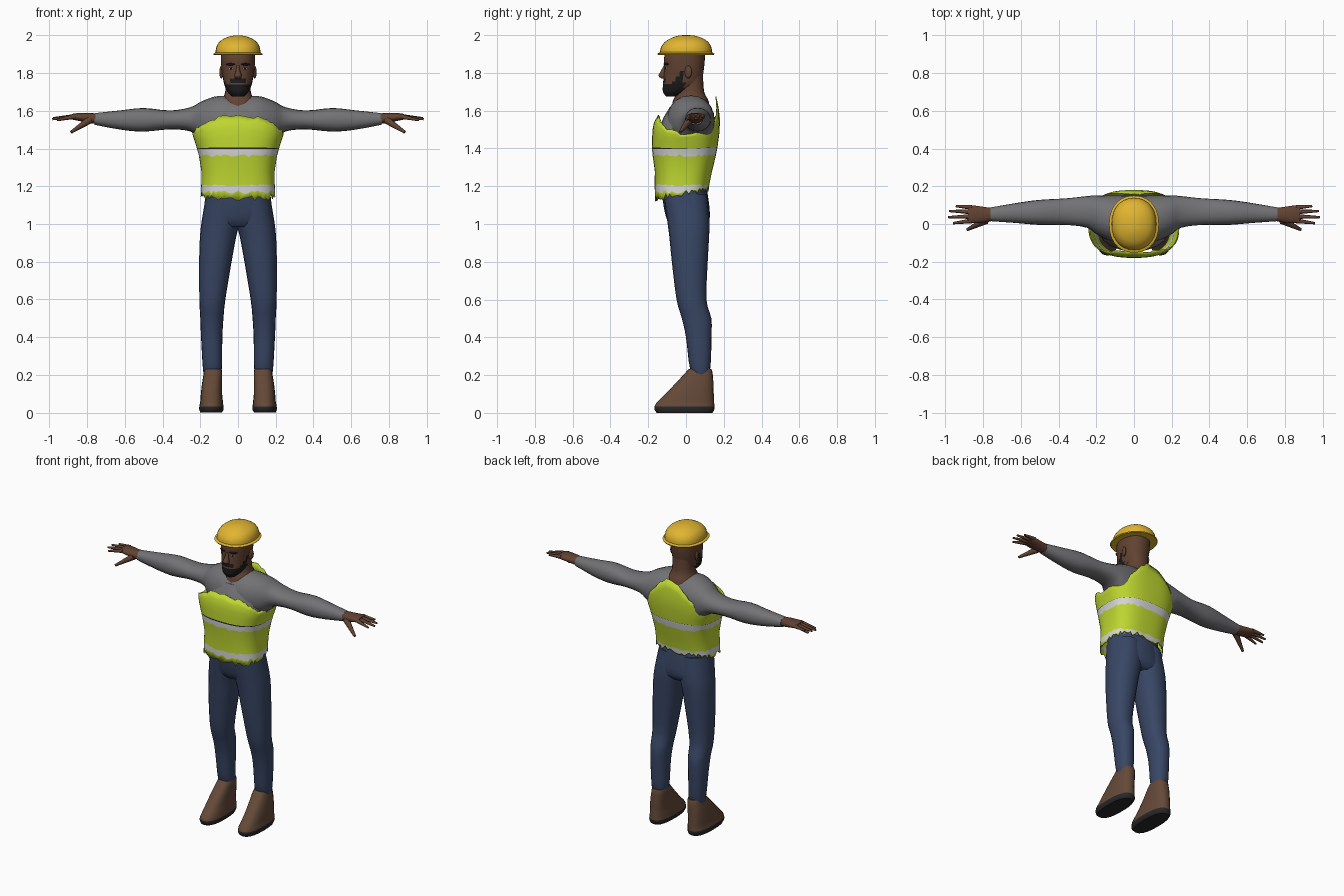
import bpy, bmesh, math, random
from mathutils import Vector, Matrix

random.seed(4)
if "Cube" in bpy.data.objects:
    bpy.data.objects.remove(bpy.data.objects["Cube"], do_unlink=True)


def material(name, r, g, b):
    m = bpy.data.materials.new(name)
    m.diffuse_color = (r, g, b, 1)
    m.use_nodes = True
    bsdf = next(n for n in m.node_tree.nodes if n.type == "BSDF_PRINCIPLED")
    bsdf.inputs["Base Color"].default_value = (r, g, b, 1)
    bsdf.inputs["Roughness"].default_value = 0.8
    return m


skin = material("brown skin", .12, .055, .032)
hair = material("black hair", .012, .011, .011)
yellow = material("helmet yellow", .75, .46, .03)
grey = material("shirt grey", .17, .17, .18)
lime = material("vest lime", .52, .68, .03)
silver = material("reflective white", .68, .68, .68)
denim = material("trouser blue", .04, .062, .13)
leather = material("boot brown", .13, .068, .04)
rubber = material("sole black", .02, .02, .022)


def finish(name, bm, mats, rule=None, angle=50):
    """Turn a bmesh into a smooth object; rule(centre) gives a material slot."""
    bmesh.ops.recalc_face_normals(bm, faces=bm.faces[:])
    if rule:
        for f in bm.faces:
            f.material_index = rule(f.calc_center_median())
    me = bpy.data.meshes.new(name)
    bm.to_mesh(me)
    bm.free()
    for m in mats:
        me.materials.append(m)
    ob = bpy.data.objects.new(name, me)
    bpy.context.collection.objects.link(ob)
    me.shade_smooth()
    me.set_sharp_from_angle(angle=math.radians(angle))
    return ob


def resample(rows, steps):
    """Smooth curve through the section rows."""
    out = []
    for i in range(len(rows) - 1):
        p0, p1 = rows[max(i - 1, 0)], rows[i]
        p2, p3 = rows[i + 1], rows[min(i + 2, len(rows) - 1)]
        for k in range(steps):
            t = k / steps
            out.append([b + .5 * t * (c - a + t * (2*a - 5*b + 4*c - d + t * (3*(b - c) + d - a)))
                        for a, b, c, d in zip(p0, p1, p2, p3)])
    return out + [rows[-1]]


def oval(a0, a1, b0, b1, ang, power):
    c, s = math.cos(ang), math.sin(ang)
    e = 2 / power
    return ((a0 + a1) / 2 + (a1 - a0) / 2 * math.copysign(abs(c) ** e, c),
            (b0 + b1) / 2 + (b1 - b0) / 2 * math.copysign(abs(s) ** e, s))


def loft(name, axis, rows, mats, rule=None, sides=20, steps=3, power=2.2, side=1):
    """Capped skin over ovals; each row is position, then low and high of both widths."""
    bm = bmesh.new()
    rings = []
    for t, *box in resample(rows, steps):
        ring = []
        for k in range(sides):
            a, b = oval(*box, math.tau * k / sides, power)
            x, y, z = (a, b, t) if axis == "z" else (t, a, b)
            ring.append(bm.verts.new((x * side, y, z)))
        rings.append(ring)
    for lo, hi in zip(rings, rings[1:]):
        for k in range(sides):
            n = (k + 1) % sides
            bm.faces.new((lo[k], lo[n], hi[n], hi[k]))
    bm.faces.new(rings[0])
    bm.faces.new(rings[-1])
    return finish(name, bm, mats, rule)


def wide(rows):
    """Rows symmetric in x, given as height, half width, front, back."""
    return [(z, -w, w, f, b) for z, w, f, b in rows]


def blob(name, loc, size, mat, turn=0):
    bm = bmesh.new()
    mx = Matrix.Translation(loc) @ Matrix.Rotation(turn, 4, "Z") @ Matrix.Diagonal((*size, 1))
    bmesh.ops.create_uvsphere(bm, u_segments=14, v_segments=8, radius=1, matrix=mx)
    return finish(name, bm, [mat])


def finger(name, start, end, r0, r1, side):
    a, b = (Vector((p[0] * side, p[1], p[2])) for p in (start, end))
    bm = bmesh.new()
    mx = Matrix.Translation((a + b) / 2) @ (b - a).to_track_quat("Z", "Y").to_matrix().to_4x4()
    bmesh.ops.create_cone(bm, cap_ends=True, segments=8, radius1=r0, radius2=r1,
                          depth=(b - a).length, matrix=mx)
    return finish(name, bm, [skin])


# Head with beard, and neck
def beard(c):
    if c.y < -.01 and c.z < 1.74 + max(0, c.y + .08) * 1.2:
        return 1
    return int(c.y < -.08 and abs(c.x) < .04 and 1.75 < c.z < 1.768)


loft("head", "z", wide([
    (1.675, .03, -.105, -.04), (1.70, .055, -.122, .02), (1.74, .073, -.122, .075),
    (1.78, .081, -.118, .088), (1.83, .088, -.115, .096), (1.88, .09, -.116, .1),
    (1.93, .085, -.1, .1), (1.965, .05, -.06, .06)]), [skin, hair], beard, sides=36, steps=5)
loft("neck", "z", wide([
    (1.58, .11, -.08, .13), (1.65, .09, -.07, .12), (1.70, .068, -.045, .096),
    (1.79, .066, -.03, .09)]), [skin])
loft("nose", "z", wide([
    (1.77, .014, -.13, -.1), (1.785, .02, -.147, -.1), (1.81, .012, -.134, -.1),
    (1.84, .008, -.118, -.1)]), [skin], sides=10)
for s, tag in ((1, "left"), (-1, "right")):
    blob(tag + "_eyebrow", (s * .04, -.106, 1.847), (.028, .008, .006), hair, s * .5)
    blob(tag + "_eye", (s * .037, -.104, 1.825), (.014, .005, .005), silver, s * .5)
    blob(tag + "_pupil", (s * .037, -.108, 1.825), (.006, .004, .005), hair, s * .5)
    blob(tag + "_ear", (s * .088, .012, 1.805), (.01, .02, .034), skin, s * -.3)

# Hard hat
loft("helmet_dome", "z", wide([
    (1.9, .119, -.138, .138), (1.935, .116, -.133, .135), (1.965, .1, -.11, .116),
    (1.985, .071, -.077, .084), (1.997, .036, -.04, .045), (2.0, .008, -.008, .012)]),
    [yellow], sides=28)
loft("helmet_brim", "z", wide([
    (1.896, .128, -.148, .148), (1.902, .132, -.152, .15), (1.91, .118, -.137, .137)]),
    [yellow], sides=28, steps=1)

# Shirt body and trousers seat
loft("shirt_body", "z", wide([
    (1.15, .165, -.125, .1), (1.25, .172, -.125, .105), (1.35, .18, -.14, .125),
    (1.45, .195, -.145, .145), (1.54, .18, -.13, .15), (1.62, .13, -.085, .135)]), [grey])
loft("trouser_seat", "z", wide([
    (.985, .15, -.075, .1), (1.02, .188, -.1, .124), (1.09, .18, -.118, .124),
    (1.19, .168, -.13, .11)]), [denim], sides=28)

for s, tag in ((1, "left"), (-1, "right")):
    # Shoulder and sleeve
    loft(tag + "_sleeve", "x", [
        (-.02, -.1, .15, 1.4, 1.672), (.1, -.1, .152, 1.4, 1.68), (.19, -.06, .152, 1.44, 1.652),
        (.25, -.02, .148, 1.49, 1.62), (.36, -.005, .136, 1.502, 1.602),
        (.5, -.005, .128, 1.49, 1.615), (.62, .005, .112, 1.5, 1.603),
        (.76, .015, .088, 1.526, 1.588)], [grey], side=s)
    # Hand with spread fingers
    loft(tag + "_palm", "x", [
        (.73, .022, .082, 1.53, 1.586), (.79, .008, .09, 1.536, 1.588),
        (.85, .004, .098, 1.548, 1.588), (.88, .01, .096, 1.554, 1.584)], [skin], side=s)
    for n, (y0, y1, tip) in enumerate(((.088, .095, .945), (.064, .069, .98),
                                       (.04, .036, .985), (.017, .004, .96))):
        finger(f"{tag}_finger_{n + 1}", (.86, y0, 1.571), (tip, y1, 1.566 - .005 * n), .013, .006, s)
    finger(tag + "_thumb", (.785, .02, 1.553), (.885, -.03, 1.487), .021, .008, s)
    # Trouser leg
    loft(tag + "_trouser_leg", "z", [
        (.19, .1, .176, .06, .1), (.23, .086, .186, .022, .128), (.4, .083, .196, .0, .135),
        (.5, .077, .2, -.022, .134), (.6, .067, .205, -.05, .108), (.8, .034, .206, -.075, .115),
        (.93, .01, .202, -.088, .122), (1.02, -.01, .192, -.1, .124),
        (1.16, -.01, .168, -.12, .11)], [denim], side=s)
    # Boot with dark sole
    loft(tag + "_boot", "z", [
        (0, .085, .2, -.155, .14), (.018, .076, .206, -.167, .15), (.04, .078, .204, -.164, .15),
        (.06, .08, .2, -.15, .149), (.1, .084, .197, -.11, .147), (.16, .084, .19, -.052, .145),
        (.21, .084, .181, -.006, .141), (.232, .088, .176, .014, .135)],
        [leather, rubber], lambda c: int(c.z < .036), power=2.5, side=s)

# Open vest shell: height, half width, front, back
shape = [(1.1, .2, -.163, .112), (1.2, .195, -.166, .122), (1.3, .194, -.165, .142),
         (1.38, .211, -.18, .163), (1.48, .243, -.179, .177), (1.53, .24, -.174, .18),
         (1.58, .225, -.146, .18), (1.7, .2, -.12, .155)]


def vest_point(ang, z):
    for lo, hi in zip(shape, shape[1:]):
        if z <= hi[0]:
            break
    t = (z - lo[0]) / (hi[0] - lo[0])
    w, f, b = (p + (q - p) * t for p, q in zip(lo[1:], hi[1:]))
    return (*oval(-w, w, f, b, ang, 2.7), z)


def vest():
    bm = bmesh.new()
    count, columns = 72, []
    # lime hem, reflective band, lime, reflective band, dark seam, lime chest
    colours = (0, 1, 0, 0, 1, 2, 0, 0, 0, 0)
    for k in range(count):
        ang = math.tau * k / count
        front, back = max(0, -math.sin(ang)), max(0, math.sin(ang))
        jag = lambda r: random.uniform(-r, r)
        top = 1.478 + .095 * front ** 1.6 + .095 * back ** 2 + .1 * back ** 8 + jag(.008)
        hem = 1.16 - .028 * front + .028 * back + jag(.018)
        band = max(hem + .004, 1.168 + .01 * back + jag(.01))
        seam = 1.398 + .008 * back
        rows = [hem, band, 1.206 + jag(.006), 1.28, 1.362 + jag(.008), seam,
                seam + .001 + .007 * front]
        rows += [rows[-1] + (top - rows[-1]) * q for q in (.3, .55, .8, 1)]
        columns.append([bm.verts.new(vest_point(ang, z)) for z in rows])
    for k in range(count):
        a, b = columns[k], columns[(k + 1) % count]
        for r, colour in enumerate(colours):
            bm.faces.new((a[r], b[r], b[r + 1], a[r + 1])).material_index = colour
    ob = finish("safety_vest", bm, [lime, silver, rubber])
    mod = ob.modifiers.new("thickness", "SOLIDIFY")
    mod.thickness = .005
    mod.offset = -1


vest()
